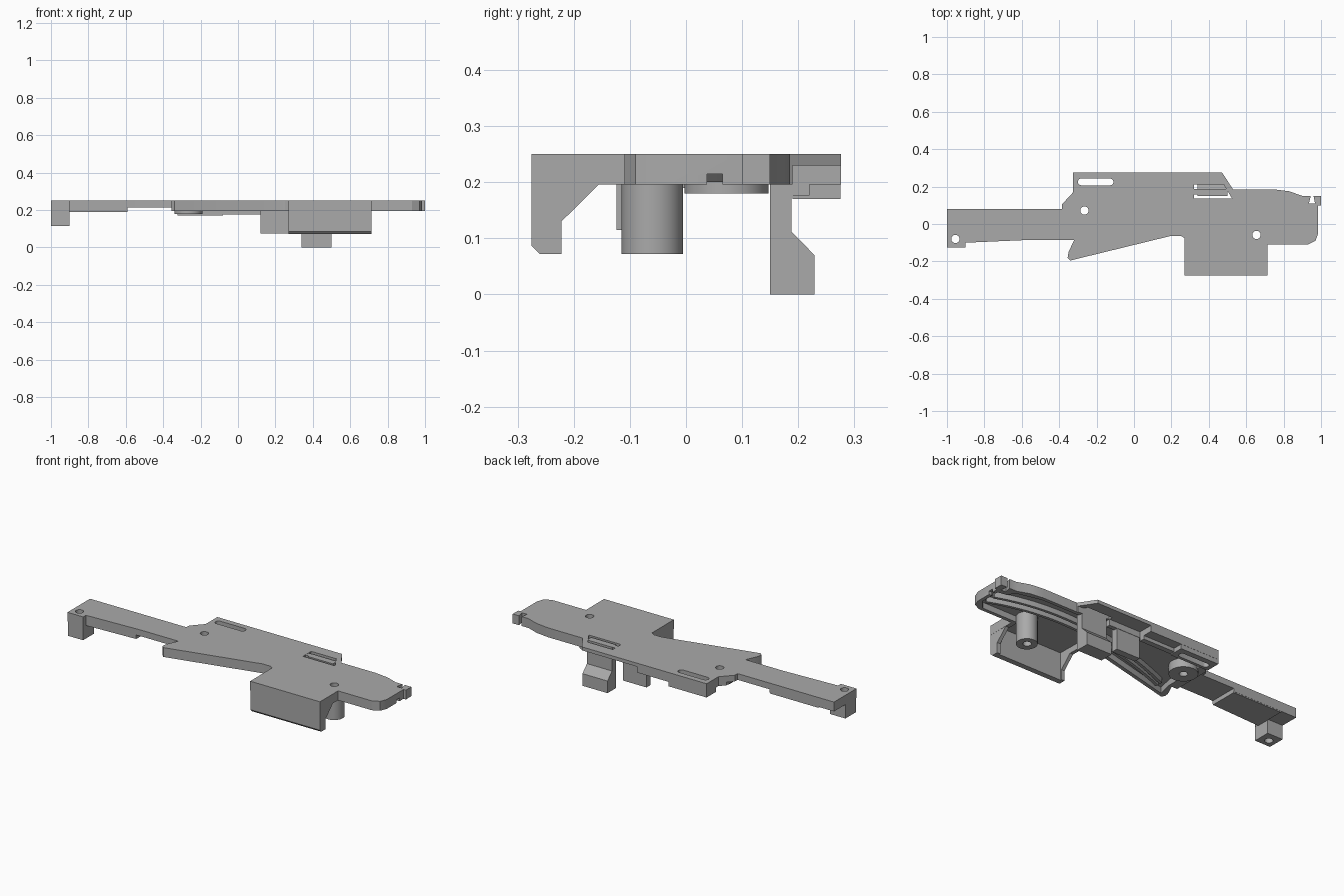
import bpy, bmesh, math
from mathutils import Vector

cube = bpy.data.objects.get("Cube")
if cube:
    bpy.data.objects.remove(cube)

grey = bpy.data.materials.new("plain grey")
grey.use_nodes = True
GREY = (0.4, 0.4, 0.4, 1)
grey.diffuse_color = GREY
grey.node_tree.nodes["Principled BSDF"].inputs["Base Color"].default_value = GREY


def prism(name, pts, lo, hi, axis="z"):
    """Extrude a closed profile: (x, y) along z, or (y, z) along x."""
    bm = bmesh.new()
    place = (lambda p, d: (p[0], p[1], d)) if axis == "z" else (lambda p, d: (d, p[0], p[1]))
    face = bm.faces.new([bm.verts.new(place(p, lo)) for p in pts])
    step = Vector(place((0, 0), hi - lo))
    new = bmesh.ops.extrude_face_region(bm, geom=[face], use_keep_orig=True)["geom"]
    bmesh.ops.translate(bm, vec=step, verts=[v for v in new if isinstance(v, bmesh.types.BMVert)])
    bmesh.ops.recalc_face_normals(bm, faces=bm.faces)
    mesh = bpy.data.meshes.new(name)
    bm.to_mesh(mesh)
    bm.free()
    mesh.materials.append(grey)
    ob = bpy.data.objects.new(name, mesh)
    bpy.context.collection.objects.link(ob)
    return ob


def rect(x0, x1, y0, y1):
    return [(x0, y0), (x1, y0), (x1, y1), (x0, y1)]


def disc(x, y, r, stretch=0, n=32):
    """Circle, or a slot when its halves are pulled apart."""
    pts = []
    for i in range(n):
        a = 2 * math.pi * (i + 0.5) / n
        pts.append((x + r * math.cos(a) + math.copysign(stretch, math.cos(a)), y + r * math.sin(a)))
    return pts


def cut(ob, pts, lo, hi, axis="z"):
    cutter = prism("cutter", pts, lo, hi, axis)
    cutter.hide_render = True
    mod = ob.modifiers.new("cut", "BOOLEAN")
    mod.operation = "DIFFERENCE"
    mod.solver = "EXACT"
    mod.object = cutter
    bpy.context.view_layer.objects.active = ob
    bpy.ops.object.modifier_apply(modifier=mod.name)
    bpy.data.objects.remove(cutter)


def smooth(ob):
    bpy.ops.object.select_all(action="DESELECT")
    ob.select_set(True)
    bpy.context.view_layer.objects.active = ob
    bpy.ops.object.shade_smooth_by_angle(angle=math.radians(25))


TOP, SKIN, RIM = 0.25, 0.23, 0.196

# Main shell with its full outline
outline = [
    (-1, .08), (-.385, .08), (-.385, .105), (-.325, .17), (-.325, .276), (.47, .276),
    (.53, .185), (.75, .185), (.83, .175), (.9, .15), (.945, .15), (.935, .11), (.968, .11),
    (.96, .15), (1, .15), (1, .1), (.985, .1), (.985, -.05), (.97, -.09), (.93, -.11),
    (.715, -.11), (.715, -.275), (.27, -.275), (.27, -.075), (.25, -.063), (.2, -.063),
    (-.34, -.195), (-.355, -.18), (-.35, -.15), (-.32, -.085), (-.56, -.085), (-.9, -.1),
    (-.9, -.125), (-1, -.125)]
shell = prism("main_shell", outline, RIM, TOP)

# Hollow underside, leaving a rim
cavity = [
    (-.3, .18), (.1, .18), (.1, .165), (.74, .165), (.89, .13), (.91, .09), (.965, .08),
    (.965, -.04), (.92, -.09), (.69, -.09), (.69, -.23), (.29, -.23), (.29, -.05),
    (.2, -.04), (-.32, -.17), (-.3, -.08)]
cut(shell, cavity, 0, SKIN)
cut(shell, rect(.12, .7, .19, .4), 0, SKIN)
cut(shell, rect(-.59, -.355, -.14, .14), 0, .214)
cut(shell, rect(.94, 1.1, .037, .065), 0, .215)

# Window, slot and screw holes
cut(shell, [(.32, .135), (.525, .135), (.48, .21), (.32, .21)], 0, 1)
slot = disc(-.205, .225, .018, .077)
post_hole, boss_hole, pillar_hole = [disc(x, y, .022) for x, y in
                                     ((-.955, -.08), (-.265, .072), (.655, -.058))]
for hole in (slot, post_hole, boss_hole, pillar_hole):
    cut(shell, hole, 0, 1)
smooth(shell)

# Arm thickening and end post
prism("arm_pad", [(-.9, .079), (-.59, .079), (-.59, -.084), (-.9, -.098)], .19, .21)
post = prism("end_post", rect(-.999, -.901, -.124, -.025), .115, .245)
cut(post, post_hole, 0, 1)
smooth(post)

# Rear thick block and its continuation
block = prism("rear_block", rect(-.324, -.08, .19, .275), .17, .245)
cut(block, slot, 0, 1)
smooth(block)
prism("rear_wall", rect(-.08, .12, .19, .22), .176, .245)

# Pivot boss around the second hole
boss = prism("pivot_boss", disc(-.265, .072, .075), .18, .24)
cut(boss, boss_hole, 0, 1)
smooth(boss)

# Round pillar
pillar = prism("round_pillar", disc(.655, -.06, .055, n=48), .072, .24)
cut(pillar, pillar_hole, 0, 1)
smooth(pillar)

# Front skirt and its end gussets
skirt = [(-.275, .24), (-.275, .086), (-.261, .072), (-.23, .072), (-.23, .24)]
prism("front_skirt", skirt, .271, .714, "x")
gusset = [(-.24, .235), (-.24, .072), (-.222, .072), (-.222, .13), (-.155, RIM), (-.155, .235)]
for side, x in (("right", .271), ("left", .694)):
    prism(side + "_gusset", gusset, x, x + .02, "x")

# Snap hook under the window, with a bridge to the plate
hook = [(.15, 0), (.229, 0), (.229, .07), (.188, .112), (.188, .249), (.15, .249)]
prism("snap_hook", hook, .34, .5, "x")
prism("hook_bridge", rect(.31, .36, .158, .186), .231, .249)
prism("stop_block", rect(.12, .27, .15, .188), .076, .24)

# Curved guide ribs under the plate
for i, shift in enumerate((0, -.06)):
    a, b, c = Vector((.94, .02)), Vector((.45, .2)), Vector((-.26, -.1))
    inner, outer = [], []
    for k in range(25):
        t = k / 24
        p = a * (1 - t) ** 2 + b * 2 * t * (1 - t) + c * t * t + Vector((0, shift * (1 - t / 2)))
        d = ((b - a) * (1 - t) + (c - b) * t).normalized() * .008
        inner.append((p.x - d.y, p.y + d.x))
        outer.append((p.x + d.y, p.y - d.x))
    smooth(prism("guide_rib_%d" % (i + 1), inner + outer[::-1], .2, .24))
